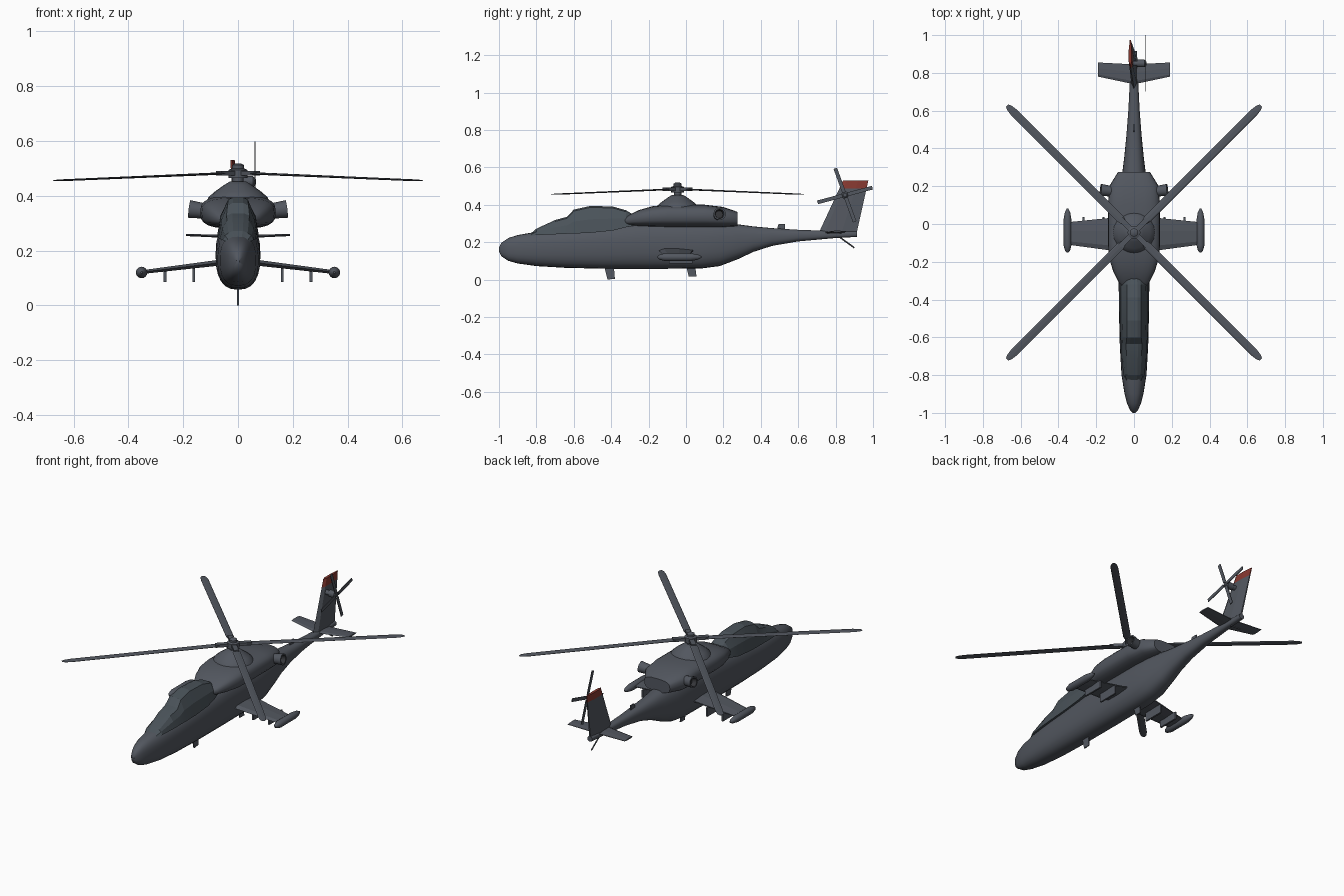
import bpy, bmesh
from math import sin, cos, pi, radians, copysign
from mathutils import Vector, Matrix

cube = bpy.data.objects.get("Cube")
if cube:
    bpy.data.objects.remove(cube, do_unlink=True)


def material(name, rgb):
    m = bpy.data.materials.new(name)
    m.use_nodes = True
    m.diffuse_color = (*rgb, 1)
    bsdf = m.node_tree.nodes["Principled BSDF"]
    bsdf.inputs["Base Color"].default_value = (*rgb, 1)
    bsdf.inputs["Roughness"].default_value = 0.7
    return m


GREY = material("slate_grey", (0.085, 0.095, 0.115))
GLASS = material("canopy_glass", (0.068, 0.085, 0.1))
DARK = material("exhaust_dark", (0.035, 0.037, 0.042))
RED = material("fin_tip_red", (0.24, 0.04, 0.03))


def loft(name, rings, mat=GREY, mirror=False, smooth=None, tip_mat=None):
    """Skin a row of equal rings, cap both ends, optionally recolour the last span."""
    bm = bmesh.new()
    rows = [[bm.verts.new(p) for p in ring] for ring in rings]
    n = len(rows[0])
    for a, b in zip(rows, rows[1:]):
        for i in range(n):
            j = (i + 1) % n
            f = bm.faces.new((a[i], a[j], b[j], b[i]))
            f.material_index = int(bool(tip_mat) and b is rows[-1])
    bm.faces.new(rows[0])
    bm.faces.new(rows[-1]).material_index = int(bool(tip_mat))
    bmesh.ops.recalc_face_normals(bm, faces=bm.faces)
    me = bpy.data.meshes.new(name)
    bm.to_mesh(me)
    bm.free()
    me.materials.append(mat)
    if tip_mat:
        me.materials.append(tip_mat)
    ob = bpy.data.objects.new(name, me)
    bpy.context.collection.objects.link(ob)
    if mirror:
        ob.modifiers.new("Mirror", 'MIRROR').use_mirror_merge = False
    if smooth:
        bpy.ops.object.select_all(action='DESELECT')
        bpy.context.view_layer.objects.active = ob
        ob.select_set(True)
        bpy.ops.object.shade_smooth_by_angle(angle=radians(smooth))
    return ob


def hull_ring(y, w, zb, zt, power, n=24):
    """Superellipse section across the body."""
    def bend(v):
        return copysign(abs(v) ** (2 / power), v)
    mid, half = (zt + zb) / 2, (zt - zb) / 2
    angles = [2 * pi * i / n for i in range(n)]
    return [(w * bend(cos(a)), y, mid + half * bend(sin(a))) for a in angles]


def turned(name, profile, origin, axis, n=16, **kw):
    """Lathe (distance, radius) pairs along an axis."""
    turn = Vector(axis).to_track_quat('Z', 'Y')
    origin = Vector(origin)
    rings = [[origin + turn @ Vector((r * cos(2 * pi * i / n), r * sin(2 * pi * i / n), d))
              for i in range(n)] for d, r in profile]
    return loft(name, rings, **kw)


def box(name, lo, hi, **kw):
    return loft(name, [[(lo[0], lo[1], z), (hi[0], lo[1], z), (hi[0], hi[1], z), (lo[0], hi[1], z)]
                       for z in (lo[2], hi[2])], **kw)


def foil(y0, y1, t):
    """Thin wing section as (chord position, thickness offset) pairs."""
    c = y1 - y0
    return [(y0, 0), (y0 + c * .15, t), (y0 + c * .6, t), (y1, t * .3),
            (y1, -t * .3), (y0 + c * .6, -t), (y0 + c * .15, -t)]


# Fuselage and tail boom: y, half width, bottom, top
hull = [(-1, .006, .152, .17), (-.988, .02, .125, .196), (-.95, .037, .1, .222),
        (-.9, .05, .086, .238), (-.8, .066, .072, .255), (-.65, .075, .063, .268),
        (-.45, .08, .058, .288), (-.2, .082, .057, .31), (.08, .081, .059, .31),
        (.18, .076, .072, .305), (.28, .061, .11, .295), (.36, .051, .148, .284),
        (.46, .041, .18, .275), (.6, .03, .204, .266), (.8, .02, .222, .259),
        (.915, .016, .228, .258)]
loft("fuselage", [hull_ring(*s, 2.5) for s in hull], smooth=35)

# Engine cowling over the cabin
cowl = [(-.335, .055, .298, .322), (-.31, .08, .29, .342), (-.25, .11, .285, .372),
        (-.18, .133, .282, .392), (-.1, .138, .28, .4), (.1, .138, .28, .4),
        (.2, .131, .28, .388), (.275, .085, .285, .362)]
loft("engine_cowling", [hull_ring(*s, 3) for s in cowl], smooth=35)

# Stepped two-seat canopy: y, sill height, roof height, sill width, roof width
seats = [(-.835, .232, .242, .04, .025), (-.8, .238, .272, .056, .035),
         (-.7, .242, .318, .066, .04), (-.635, .245, .336, .069, .042),
         (-.6, .246, .374, .071, .038), (-.51, .25, .394, .074, .036),
         (-.39, .262, .39, .075, .036), (-.32, .28, .37, .072, .036), (-.27, .29, .34, .06, .03)]


def canopy_ring(y, zb, zt, wb, wt):
    zm = zb + .5 * (zt - zb)
    side = [(wb, zb), (wb * .86, zm), (wt, zt - .008), (wt * .5, zt)]
    return [(x, y, z) for x, z in side] + [(-x, y, z) for x, z in reversed(side)]


loft("canopy", [canopy_ring(*s) for s in seats], mat=GLASS, smooth=12)

# Exhaust stacks with hollow ends
turned("exhaust", [(0, .026), (.05, .03), (.078, .033), (.078, .025), (.05, .02)],
       (.1, .172, .342), (1, .1, .12), mirror=True, smooth=35, tip_mat=DARK)

# Rotor mast, fairing and hub
HUB = Vector((0, -.045, .484))
turned("mast_fairing", [(.375, .115), (.395, .108), (.415, .085), (.44, .05), (.452, .03)],
       (0, HUB.y, 0), (0, 0, 1), n=20, smooth=35)
turned("rotor_mast", [(.44, .02), (.465, .02), (.465, .034), (.495, .034), (.5, .022),
                      (.512, .022), (.518, .012)],
       (0, HUB.y, 0), (0, 0, 1), smooth=35)

# Main rotor: arms and drooping blades (radius, half chord, half thickness)
blade = [(.07, .013, .004), (.1, .021, .004), (.9, .021, .003), (.935, .016, .002), (.95, .008, .001)]
for k in range(4):
    spin = Matrix.Translation(HUB) @ Matrix.Rotation(radians(45 + 90 * k), 4, 'Z')
    rings = [[(r, y, t - .03 * r) for y, t in foil(-c, c, h)] for r, c, h in blade]
    loft("main_rotor_blade", rings).matrix_world = spin
    box("rotor_arm", (.02, -.014, -.01), (.1, .014, .007)).matrix_world = spin

# Stub wings with pylons and tip pods
wing = [(.05, -.15, .04, .158, .011), (.345, -.11, .01, .122, .007)]
loft("stub_wing", [[(x, y, z + t) for y, t in foil(a, b, h)] for x, a, b, z, h in wing], mirror=True)
for x in (.162, .267):
    box("pylon", (x - .005, -.09, .085), (x + .005, .036, .15 - .08 * x), mirror=True)
turned("wingtip_pod", [(-.115, .004), (-.105, .013), (-.075, .021), (.06, .021),
                       (.1, .014), (.12, .004)],
       (.352, -.037, .12), (0, 1, 0), mirror=True, smooth=35)

# Tail fin leaning to the right, with a painted tip
fin = []
for z in (.235, .487, .53):
    k = (z - .26) / .27
    fin.append([(t - .02 * k, y, z)
                for y, t in foil(.715 + .125 * k, .915 + .06 * k, .014 - .006 * k)])
loft("tail_fin", fin, tip_mat=RED)

# Horizontal stabiliser
stab = [(0, .74, .845, .25, .006), (.19, .78, .855, .257, .004)]
loft("stabiliser", [[(x, y, z + t) for y, t in foil(a, b, h)] for x, a, b, z, h in stab], mirror=True)

# Tail rotor on the left of the fin
turned("tail_rotor_hub", [(0, .014), (.025, .014), (.027, .02), (.065, .02), (.075, .01)],
       (-.01, .85, .452), (1, 0, 0), smooth=35)
for angle in (15, 110, 195, 290):
    ob = box("tail_rotor_blade", (-.002, .015, -.01), (.002, .152, .01))
    ob.matrix_world = Matrix.Translation((.062, .85, .452)) @ Matrix.Rotation(radians(angle), 4, 'X')

# Tail skid
skid = Vector((0, .09, -.065))
turned("tail_skid", [(0, .004), (skid.length, .004)], (0, .81, .235), skid, n=8)


# Blade antennas: y and z corners of each thin plate
def antenna(name, pts):
    loft(name, [[(x, y, z) for y, z in pts] for x in (-.003, .003)])


antenna("front_belly_antenna", [(-.435, .062), (-.385, .062), (-.38, .004), (-.42, 0)])
antenna("rear_belly_antenna", [(.002, .066), (.05, .066), (.056, .016), (.015, .016)])
antenna("spine_antenna", [(.485, .265), (.53, .265), (.53, .297), (.495, .297)])
